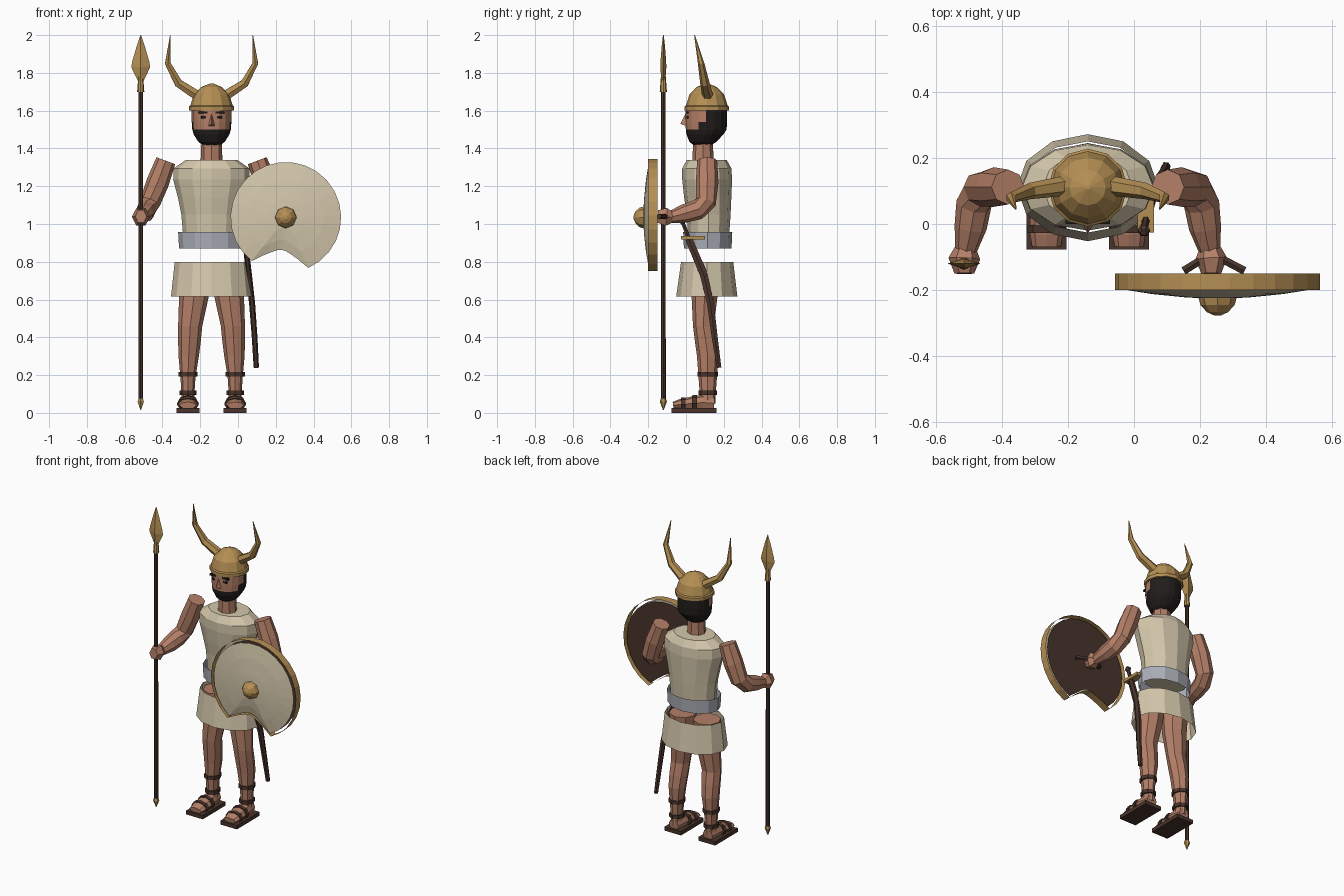
import bpy, bmesh, math
from mathutils import Vector

if "Cube" in bpy.data.objects:
    bpy.data.objects.remove(bpy.data.objects["Cube"])

CX = -0.14  # body centre line


def material(name, r, g, b):
    m = bpy.data.materials.new(name)
    m.diffuse_color = (r, g, b, 1)
    m.use_nodes = True
    m.node_tree.nodes["Principled BSDF"].inputs["Base Color"].default_value = m.diffuse_color
    return m


SKIN = material("skin", 0.46, 0.215, 0.138)
CREAM = material("cream linen", 0.66, 0.575, 0.41)
GOLD = material("bronze", 0.46, 0.275, 0.088)
BROWN = material("dark leather", 0.066, 0.034, 0.025)
BLACK = material("black hair", 0.016, 0.012, 0.012)
GREY = material("grey belt", 0.41, 0.425, 0.48)


def finish(name, bm, *mats):
    bmesh.ops.recalc_face_normals(bm, faces=bm.faces)
    me = bpy.data.meshes.new(name)
    bm.to_mesh(me)
    bm.free()
    ob = bpy.data.objects.new(name, me)
    for m in mats:
        me.materials.append(m)
    bpy.context.collection.objects.link(ob)
    return ob


def skin_rings(bm, rings, cap):
    vs = [[bm.verts.new(p) for p in ring] for ring in rings]
    n = len(vs[0])
    for a, b in zip(vs, vs[1:]):
        for i in range(n):
            j = (i + 1) % n
            bm.faces.new((a[i], a[j], b[j], b[i]))
    if cap:
        bm.faces.new(vs[0])
        bm.faces.new(vs[-1])


def loft(name, rings, mat, sides=12, cap=True):
    """Horizontal elliptical rings given as (x, y, z, rx, ry)."""
    bm = bmesh.new()
    ang = [math.tau * i / sides + math.pi / 2 for i in range(sides)]
    skin_rings(bm, [[(x + rx * math.cos(a), y + ry * math.sin(a), z) for a in ang]
                    for x, y, z, rx, ry in rings], cap)
    return finish(name, bm, mat)


def tube(name, pts, radii, mat, ref=(1, 0, 0), sides=8):
    """Rings along a path; a radius may be a pair (along ref, across ref)."""
    bm = bmesh.new()
    pts = [Vector(p) for p in pts]
    rings = []
    for i, p in enumerate(pts):
        t = (pts[min(i + 1, len(pts) - 1)] - pts[max(i - 1, 0)]).normalized()
        v = t.cross(Vector(ref)).normalized()
        u = v.cross(t)
        r = radii[i]
        ra, rb = r if isinstance(r, tuple) else (r, r)
        rings.append([p + u * ra * math.cos(a) + v * rb * math.sin(a)
                      for a in (math.tau * k / sides for k in range(sides))])
    skin_rings(bm, rings, True)
    return finish(name, bm, mat)


def box(name, loc, size, mat):
    bm = bmesh.new()
    bmesh.ops.create_cube(bm, size=1)
    for v in bm.verts:
        v.co = Vector(c * s + l for c, s, l in zip(v.co, size, loc))
    return finish(name, bm, mat)


# clothing
loft("tunic_top", [(CX, .12, .93, .150, .108), (CX, .12, 1.05, .160, .116),
                   (CX, .115, 1.14, .178, .125), (CX, .112, 1.235, .203, .132),
                   (CX, .11, 1.295, .200, .130), (CX, .11, 1.34, .135, .105)], CREAM)
loft("belt", [(CX, .115, .87, .172, .126), (CX, .115, .958, .177, .130)], GREY, cap=False)
loft("skirt", [(CX, .11, .615, .215, .162), (CX, .112, .80, .195, .138)], CREAM, cap=False)

# neck and head, with hair and beard painted by region
loft("neck", [(CX, .09, 1.33, .058, .056), (CX, .09, 1.46, .053, .052)], SKIN, 8)
head = loft("head", [(CX, .085, 1.41, .035, .035), (CX, .09, 1.435, .070, .072),
                     (CX, .10, 1.475, .095, .098), (CX, .107, 1.50, .102, .108),
                     (CX, .107, 1.54, .105, .110), (CX, .107, 1.615, .105, .110)], SKIN, 16)
head.data.materials.append(BLACK)
for f in head.data.polygons:
    c = f.center
    f.material_index = int(c.y > .12 or c.z < 1.495 + .5 * max(0, c.y - .03))

# nose, eyes and brows
bm = bmesh.new()
nv = [bm.verts.new(p) for p in ((CX, -.03, 1.53), (CX - .022, .01, 1.515),
                                (CX + .022, .01, 1.515), (CX, .002, 1.595))]
for tri in ((0, 1, 2), (0, 2, 3), (0, 3, 1), (1, 3, 2)):
    bm.faces.new([nv[i] for i in tri])
finish("nose", bm, SKIN)
for s in (-1, 1):
    box("eye", (CX + s * .042, .007, 1.565), (.026, .01, .012), BLACK)
    box("brow", (CX + s * .045, .006, 1.590), (.046, .012, .012), BLACK)

# helmet
loft("helmet", [(CX, .11, 1.60, .120, .118), (CX, .11, 1.622, .120, .118),
                (CX, .11, 1.628, .112, .110), (CX, .11, 1.685, .094, .092),
                (CX, .11, 1.725, .055, .054), (CX, .11, 1.745, .006, .006)], GOLD)

for s in (-1, 1):
    def side(*pts):
        return [(CX + s * x, y, z) for x, y, z in pts]

    tube("horn", side((.075, .115, 1.68), (.175, .10, 1.745), (.232, .08, 1.85),
                      (.218, .045, 2.0)), (.030, .025, .017, .002), GOLD, (0, 1, 0), 6)

    # arms and fists
    tube("arm", side((.242, .112, 1.335), (.285, .112, 1.22), (.325, .105, 1.115),
                     (.345, .06, 1.075), (.355, -.01, 1.055), (.370, -.085, 1.035)),
         (.053, .060, .055, .054, .049, .032), SKIN)
    tube("fist", side((.370, -.075, 1.035), (.374, -.105, 1.038), (.374, -.150, 1.04)),
         (.034, (.048, .054), (.030, .038)), SKIN, sides=6)

    # legs
    x = CX + s * .125
    loft("leg", [(CX + s * .088, .105, .79, .085, .085), (CX + s * .094, .098, .61, .078, .068),
                 (x - s * .012, .092, .46, .064, .055), (x - s * .008, .105, .38, .060, .058),
                 (x - s * .004, .115, .30, .054, .057), (x, .115, .19, .040, .049),
                 (x, .115, .10, .034, .042), (x, .115, .05, .036, .042)], SKIN, 8)
    for z, r in ((.205, .051), (.107, .046)):
        loft("ankle_band", [(x, .115, z - .012, r, r + .004),
                            (x, .115, z + .012, r, r + .004)], BROWN, 8)

    # sandals
    box("sandal_sole", (x, .042, .0125), (.122, .238, .025), BROWN)
    tube("foot", [(x, -.068, .040), (x, -.03, .045), (x, .03, .050), (x, .09, .055),
                  (x, .15, .05)],
         ((.044, .018), (.050, .028), (.049, .036), (.044, .042), (.036, .036)), SKIN)
    for y, z, w in ((-.015, .044, .036), (.045, .05, .043)):
        tube("sandal_strap", [(x, y - .012, z), (x, y + .012, z)],
             ((.058, w), (.058, w + .002)), BROWN)

# spear
SX, SY = -.515, -.12
loft("spear_shaft", [(SX, SY, .05, .013, .013), (SX, SY, 1.72, .012, .012)], BROWN, 8)
loft("spear_butt", [(SX, SY, .015, .002, .002), (SX, SY, .06, .019, .019),
                    (SX, SY, .075, .014, .014)], GOLD, 6)
loft("spear_socket", [(SX, SY, 1.70, .019, .019), (SX, SY, 1.78, .013, .013)], GOLD, 8)
loft("spear_blade", [(SX, SY, 1.755, .014, .010), (SX, SY, 1.83, .050, .016),
                     (SX, SY, 1.86, .045, .015), (SX, SY, 1.94, .022, .009),
                     (SX, SY, 2.0, .002, .002)], GOLD, 4)

# shield outline: circle with a bite out of the lower edge
HX, HZ = .253, 1.035
N0, N1 = 232, 294
outline = [(N0 + (N1 - N0) * i / 8, i / 8) for i in range(8)]
outline += [(N1 + (360 - N1 + N0) * i / 22, 0) for i in range(22)]


def shield_ring(radius, y, bite=.12):
    pts = []
    for deg, t in outline:
        r = radius * (1 - bite / .293 * max(0, math.sin(math.pi * t)) ** .7)
        a = math.radians(deg)
        pts.append((HX + r * math.cos(a), y, HZ + r * math.sin(a)))
    return pts


def shield_part(name, rings, mat, cap):
    bm = bmesh.new()
    skin_rings(bm, [shield_ring(*r) for r in rings], False)
    if cap:  # close the middle
        bm.verts.ensure_lookup_table()
        bm.faces.new(bm.verts[-len(outline):])
    finish(name, bm, mat)


shield_part("shield_face", [(.293, -.197), (.20, -.212), (.10, -.222), (.03, -.226, 0)], CREAM, True)
shield_part("shield_back", [(.293, -.160), (.15, -.160), (.03, -.160, 0)], BROWN, True)
shield_part("shield_rim", [(.311, -.150), (.311, -.200)], GOLD, False)
tube("shield_boss", [(HX, -.215, HZ), (HX, -.245, HZ), (HX, -.267, HZ), (HX, -.277, HZ)],
     (.060, .052, .032, .010), GOLD)
tube("shield_grip", [(.15, -.142, 1.04), (.205, -.108, 1.04), (.27, -.108, 1.04),
                     (.335, -.142, 1.04)], (.014,) * 4, BROWN, (0, 0, 1), 6)

# sword in its scabbard
tube("scabbard", [(.037, .015, .92), (.058, .095, .73), (.075, .130, .575),
                  (.088, .152, .40), (.097, .175, .24)],
     ((.014, .022), (.016, .024), (.016, .021), (.015, .018), (.014, .014)), BROWN, sides=6)
box("sword_guard", (.035, .037, .927), (.05, .125, .020), GOLD)
tube("sword_grip", [(.036, .013, .93), (.030, -.018, 1.01)], (.012, .011), BROWN, sides=6)
tube("sword_pommel", [(.031, -.014, 1.0), (.030, -.020, 1.017), (.029, -.026, 1.032)],
     (.012, .020, .010), BROWN, sides=6)
